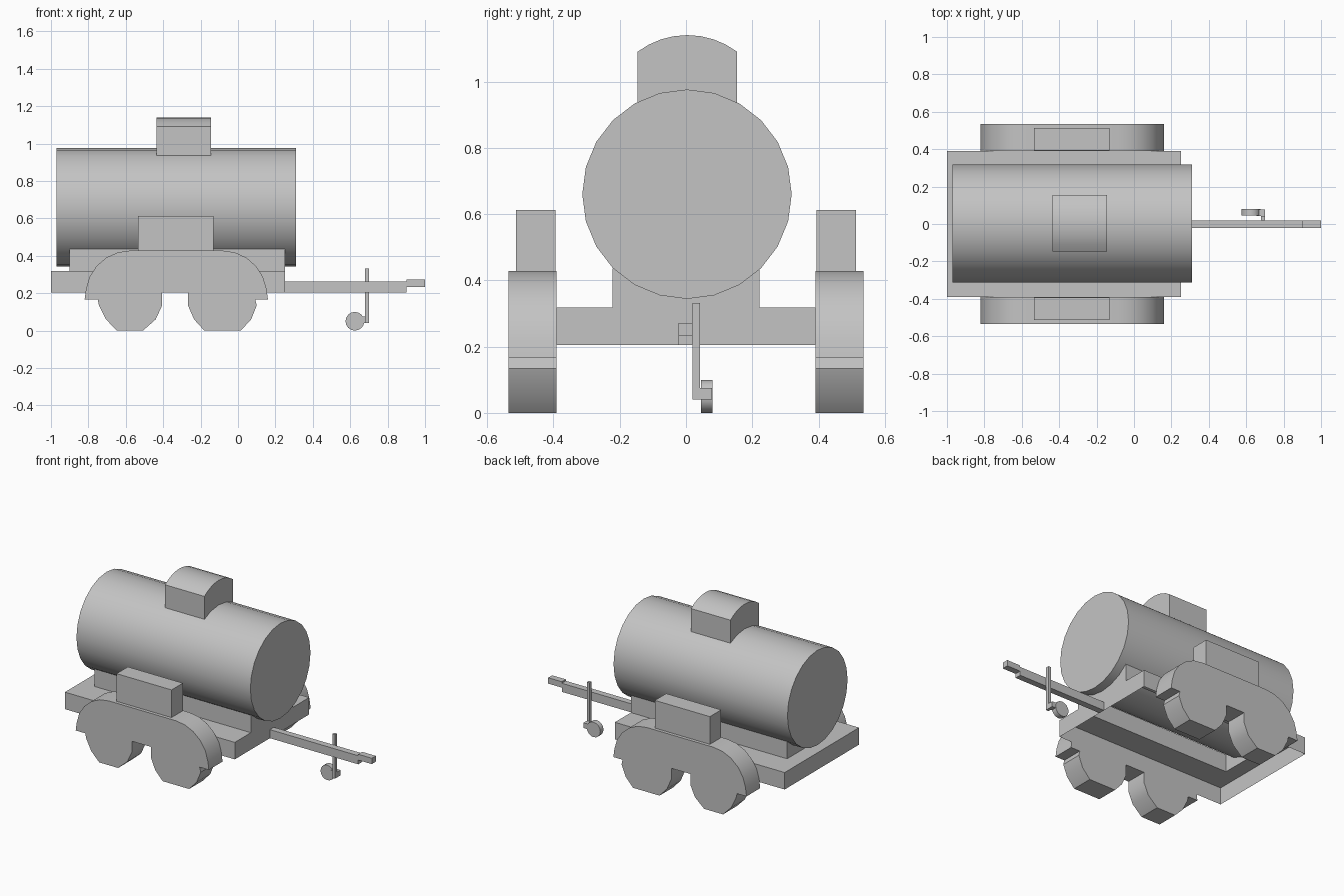
import bpy
import bmesh
import math

cube = bpy.data.objects.get("Cube")
if cube:
    bpy.data.objects.remove(cube, do_unlink=True)

grey = bpy.data.materials.new("plain_grey")
grey.use_nodes = True
COLOUR = (0.55, 0.55, 0.55, 1)
grey.diffuse_color = COLOUR
grey.node_tree.nodes["Principled BSDF"].inputs["Base Color"].default_value = COLOUR


def finish(name, bm, smooth=False):
    mesh = bpy.data.meshes.new(name)
    bm.to_mesh(mesh)
    bm.free()
    mesh.materials.append(grey)
    obj = bpy.data.objects.new(name, mesh)
    bpy.context.collection.objects.link(obj)
    if smooth:
        bpy.ops.object.select_all(action='DESELECT')
        obj.select_set(True)
        bpy.context.view_layer.objects.active = obj
        bpy.ops.object.shade_smooth_by_angle(angle=math.radians(30))
    return obj


def extrude(name, profile, axis, start, end, smooth=False):
    """Extrude an (x, z) profile along y, or a (y, z) profile along x."""
    bm = bmesh.new()
    place = (lambda u, v: (u, start, v)) if axis == 'y' else (lambda u, v: (start, u, v))
    face = bm.faces.new([bm.verts.new(place(u, v)) for u, v in profile])
    new = bmesh.ops.extrude_face_region(bm, geom=[face])["geom"]
    shift = (0, end - start, 0) if axis == 'y' else (end - start, 0, 0)
    bmesh.ops.translate(bm, vec=shift, verts=[g for g in new if isinstance(g, bmesh.types.BMVert)])
    bmesh.ops.recalc_face_normals(bm, faces=bm.faces)
    return finish(name, bm, smooth)


def box(name, x, y, z):
    return extrude(name, [(x[0], z[0]), (x[1], z[0]), (x[1], z[1]), (x[0], z[1])], 'y', *y)


def arc(cu, cv, r, a0, a1, steps):
    angles = [math.radians(a0 + (a1 - a0) * i / steps) for i in range(steps + 1)]
    return [(cu + r * math.cos(a), cv + r * math.sin(a)) for a in angles]


# Tank and domed hatch
extrude("tank", arc(0.003, 0.66, 0.316, 0, 360, 24)[:-1], 'x', -0.97, 0.31, True)
half = math.degrees(math.asin(0.15 / 0.25))
dome = arc(0.004, 0.89, 0.25, 90 - half, 90 + half, 8)
extrude("hatch", dome + [(-0.146, 0.935), (0.154, 0.935)], 'x', -0.435, -0.145, True)

# Chassis: open-bottomed sheet shell stepping up into the tank cradle
bm = bmesh.new()
rings = []
for back, width, z in ((-1, 0.391, 0.205), (-1, 0.391, 0.318),
                       (-0.9, 0.222, 0.318), (-0.9, 0.222, 0.435)):
    corners = ((back, -width), (0.25, -width), (0.25, width), (back, width))
    rings.append([bm.verts.new((x, y, z)) for x, y in corners])
for low, high in zip(rings, rings[1:]):
    for i in range(4):
        j = (i + 1) % 4
        bm.faces.new((low[i], low[j], high[j], high[i]))
flat = [f for f in bm.faces if f.calc_area() < 1e-6]
bmesh.ops.delete(bm, geom=flat, context='FACES_ONLY')
finish("chassis", bm)

# Fender and twin wheels as one silhouette, with a toolbox above, on both sides
wheel_left = [(-0.75, 0.166), (-0.743, 0.134), (-0.706, 0.06), (-0.647, 0),
              (-0.508, 0), (-0.44, 0.06), (-0.406, 0.134), (-0.406, 0.205)]
wheel_right = [(-0.267, 0.205), (-0.267, 0.134), (-0.235, 0.06), (-0.18, 0),
               (0.015, 0), (0.07, 0.06), (0.1, 0.134), (0.092, 0.166)]
fender = [(0.16, 0.166)] + arc(-0.085, 0.188, 0.24, 8, 90, 5)
fender += arc(-0.575, 0.188, 0.24, 90, 172, 5) + [(-0.82, 0.166)]
for name, side in (("right", -1), ("left", 1)):
    extrude(name + "_fender_and_wheels", wheel_left + wheel_right + fender, 'y',
            side * 0.391, side * 0.535, True)
    box(name + "_toolbox", (-0.535, -0.13), (side * 0.394, side * 0.513), (0.42, 0.612))

# Drawbar and coupler
box("drawbar", (0.25, 0.9), (-0.022, 0.02), (0.205, 0.262))
box("coupler", (0.9, 1.0), (-0.022, 0.02), (0.233, 0.272))

# Jockey wheel
box("jockey_post", (0.68, 0.7), (0.02, 0.042), (0.04, 0.332))
box("jockey_bracket", (0.655, 0.7), (0.042, 0.078), (0.04, 0.075))
extrude("jockey_wheel", arc(0.625, 0.05, 0.05, 0, 360, 16)[:-1], 'y', 0.046, 0.08, True)
